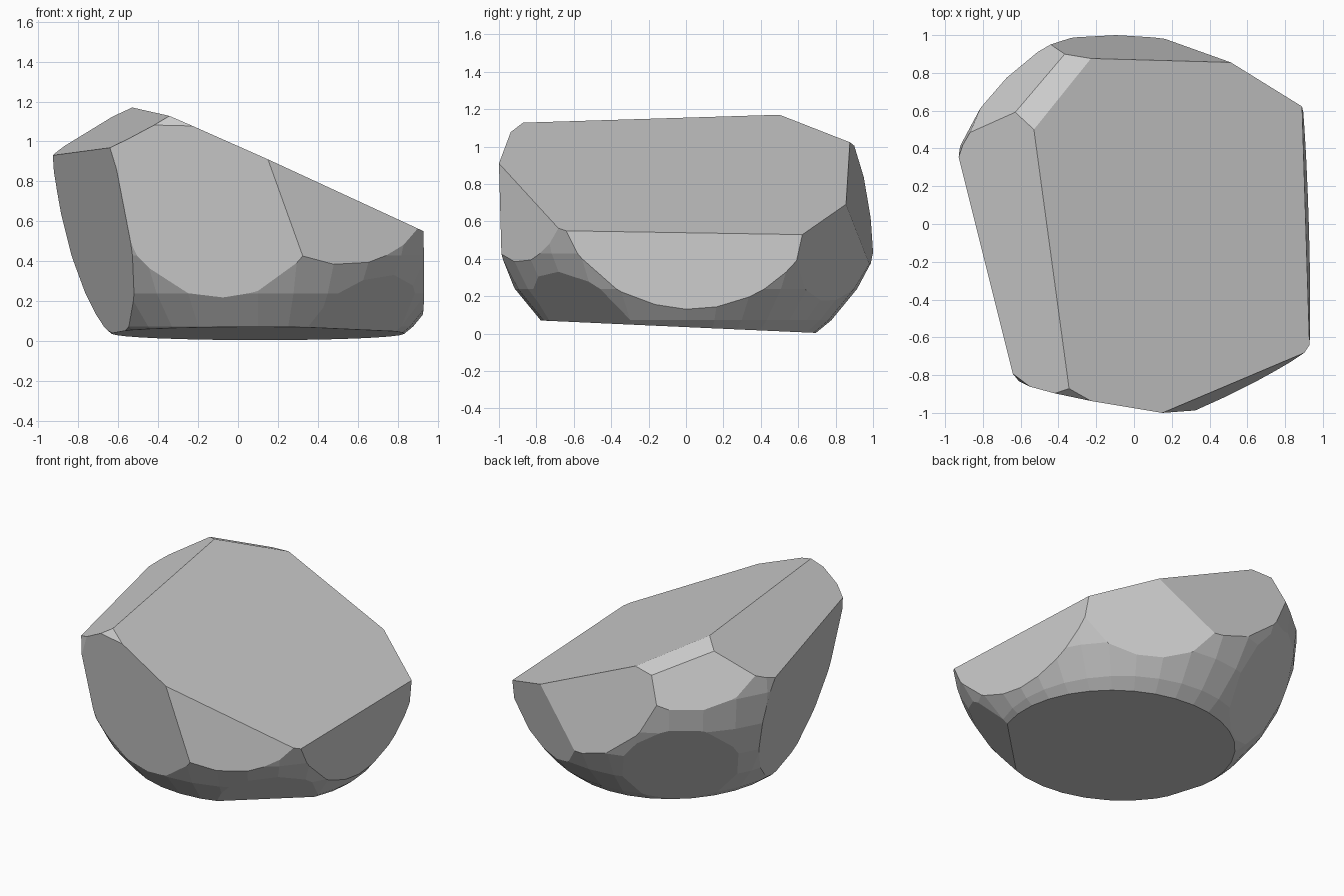
import bpy, bmesh
from mathutils import Matrix, Vector

if "Cube" in bpy.data.objects:
    bpy.data.objects.remove(bpy.data.objects["Cube"])

CENTRE = Vector((0.10, 0.0, 0.85))

# Each facet is a flat slice through three points on the stone
CUTS = {
    "top":         ((0.15, -1.0, 0.91), (0.93, -0.67, 0.55), (-0.53, 0.50, 1.17)),
    "top_left":    ((-0.34, -0.87, 1.13), (-0.63, -0.84, 0.97), (-0.53, 0.50, 1.17)),
    "front":       ((-0.63, -0.84, 0.97), (0.15, -1.0, 0.91), (0.35, -0.985, 0.355)),
    "front_chip":  ((-0.34, -0.87, 1.13), (-0.41, -0.90, 1.08), (-0.20, -0.94, 1.08)),
    "front_right": ((0.15, -1.0, 0.91), (0.93, -0.67, 0.55), (0.35, -0.985, 0.355)),
    "left":        ((-0.94, 0.40, 0.93), (-0.63, -0.84, 0.97), (-0.52, -0.804, 0.40)),
    "back":        ((-0.25, 0.88, 1.02), (0.50, 0.86, 0.68), (0.15, 0.985, 0.36)),
    "back_right":  ((0.50, 0.86, 0.68), (0.89, 0.62, 0.52), (0.15, 0.985, 0.36)),
    "right":       ((0.89, 0.62, 0.52), (0.93, -0.67, 0.55), (0.925, 0.03, 0.12)),
    "low_right":   ((0.53, -0.90, 0.319), (0.31, -0.77, 0.071), (0.93, -0.25, 0.114)),
    "back_chamfer": ((-0.25, 0.88, 1.02), (-0.63, 0.59, 1.125), (-0.53, 0.50, 1.17)),
    "back_left":   ((-0.35, 0.89, 1.04), (-0.63, 0.59, 1.125), (-0.79, 0.52, 1.025)),
    "bottom":      ((0.0, -0.77, 0.07), (0.0, 0.65, 0.006), (0.5, 0.0, 0.035)),
}


def slice_off(bm, point, normal):
    """Remove everything beyond the plane and cap the opening."""
    geom = bm.verts[:] + bm.edges[:] + bm.faces[:]
    bmesh.ops.bisect_plane(bm, geom=geom, dist=1e-5, plane_co=point,
                           plane_no=normal, clear_outer=True)
    rim = [e for e in bm.edges if e.is_boundary]
    if rim:
        bmesh.ops.holes_fill(bm, edges=rim, sides=0)


# Round stone body
bm = bmesh.new()
bmesh.ops.create_uvsphere(bm, u_segments=32, v_segments=16, radius=1.1,
                          matrix=Matrix.Translation(CENTRE))

# Flat facets
for a, b, c in CUTS.values():
    a, b, c = Vector(a), Vector(b), Vector(c)
    n = (b - a).cross(c - a).normalized()
    if n.dot(a - CENTRE) < 0:
        n = -n
    slice_off(bm, a, n)

# Round facet low on the back left
n = Vector((-0.533, 0.682, -0.5)).normalized()
slice_off(bm, CENTRE + n * 1.03, n)

bmesh.ops.recalc_face_normals(bm, faces=bm.faces[:])
mesh = bpy.data.meshes.new("faceted_rock")
bm.to_mesh(mesh)
bm.free()
rock = bpy.data.objects.new("faceted_rock", mesh)
bpy.context.collection.objects.link(rock)
